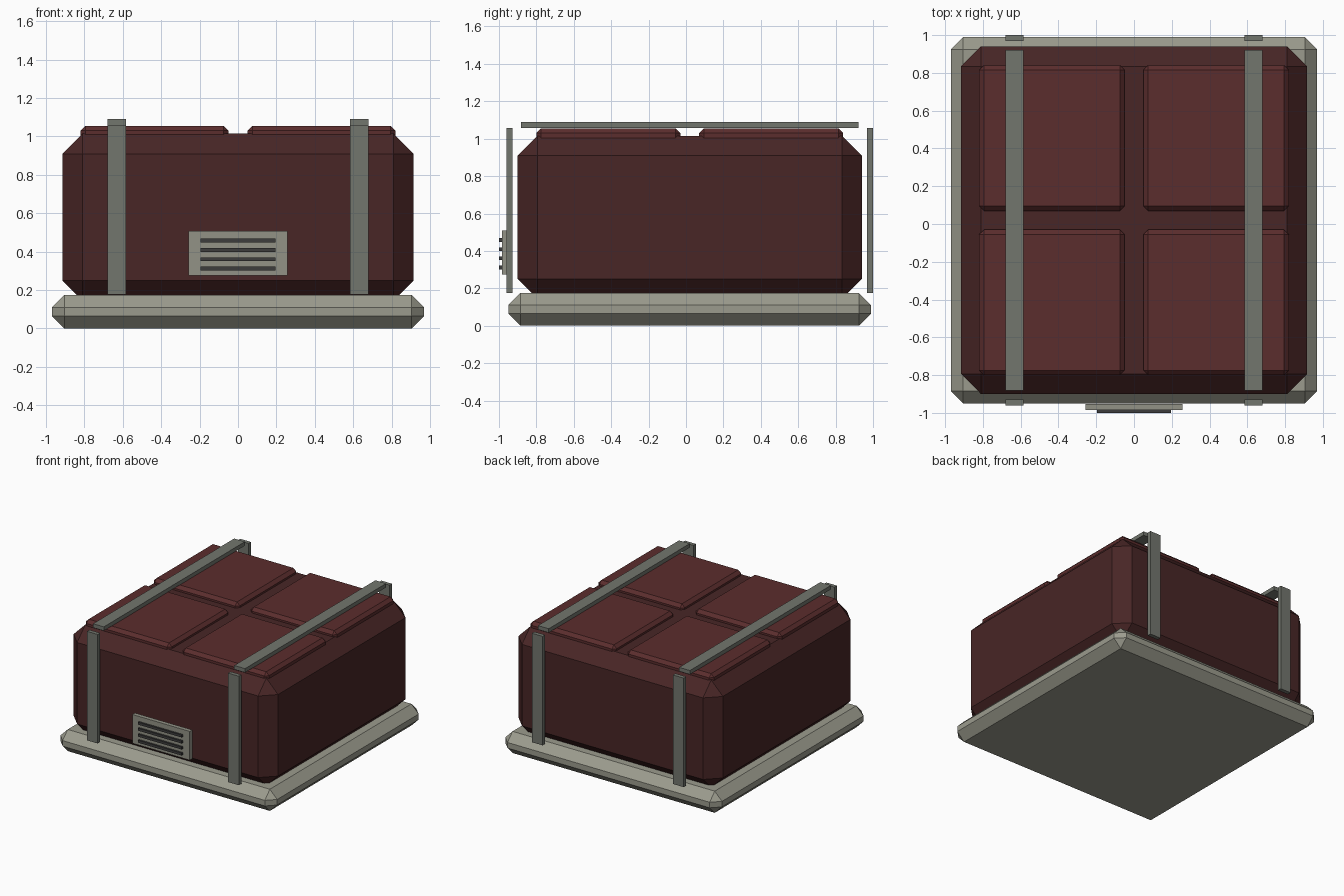
import bpy

if "Cube" in bpy.data.objects:
    bpy.data.objects.remove(bpy.data.objects["Cube"])

CY = 0.02  # centre of the crate in y (the vent shifts the overall bounds)


def material(name, rgb):
    m = bpy.data.materials.new(name)
    m.diffuse_color = (*rgb, 1)
    m.use_nodes = True
    m.node_tree.nodes["Principled BSDF"].inputs["Base Color"].default_value = m.diffuse_color
    return m


BASE = material("pale_grey", (0.33, 0.33, 0.27))
BODY = material("dark_red", (0.065, 0.019, 0.019))
PANEL = material("red", (0.105, 0.026, 0.026))
STRAP = material("strap_grey", (0.17, 0.18, 0.155))
VENT = material("vent_grey", (0.29, 0.29, 0.24))
SLOT = material("slot_dark", (0.045, 0.045, 0.045))


def box(name, x, y, z, mat, bevel=0):
    """Box from (min, max) ranges, with an optional single chamfer on all edges."""
    bpy.ops.mesh.primitive_cube_add(
        size=1, location=[(a + b) / 2 for a, b in (x, y, z)])
    ob = bpy.context.object
    ob.name = name
    ob.scale = [b - a for a, b in (x, y, z)]
    bpy.ops.object.transform_apply(location=False, rotation=False, scale=True)
    ob.data.materials.append(mat)
    if bevel:
        mod = ob.modifiers.new("chamfer", 'BEVEL')
        mod.width = bevel
        mod.segments = 1
    return ob


# Base slab and main body
box("base", (-0.97, 0.97), (CY - 0.97, CY + 0.97), (0, 0.175), BASE, 0.065)
box("body", (-0.915, 0.915), (CY - 0.92, CY + 0.92), (0.145, 1.015), BODY, 0.105)

# Four raised lid panels
for sx in (-1, 1):
    for sy in (-1, 1):
        cx, cy = sx * 0.435, CY + sy * 0.435
        box("lid_panel", (cx - 0.385, cx + 0.385), (cy - 0.385, cy + 0.385),
            (0.975, 1.055), PANEL, 0.025)

# Two straps, each with a top, front and back bar
for sx in (-1, 1):
    xr = (sx * 0.632 - 0.048, sx * 0.632 + 0.048)
    box("strap_top", xr, (CY - 0.902, CY + 0.902), (1.058, 1.09), STRAP)
    box("strap_front", xr, (CY - 0.98, CY - 0.948), (0.176, 1.058), STRAP)
    box("strap_back", xr, (CY + 0.948, CY + 0.98), (0.176, 1.058), STRAP)

# Front vent plate with four slats
box("vent_plate", (-0.257, 0.257), (-0.985, -0.952), (0.275, 0.508), VENT)
for i in range(4):
    z = 0.312 + i * 0.0487
    box("vent_slat", (-0.196, 0.196), (-1.0, -0.978), (z - 0.01, z + 0.01), SLOT)
